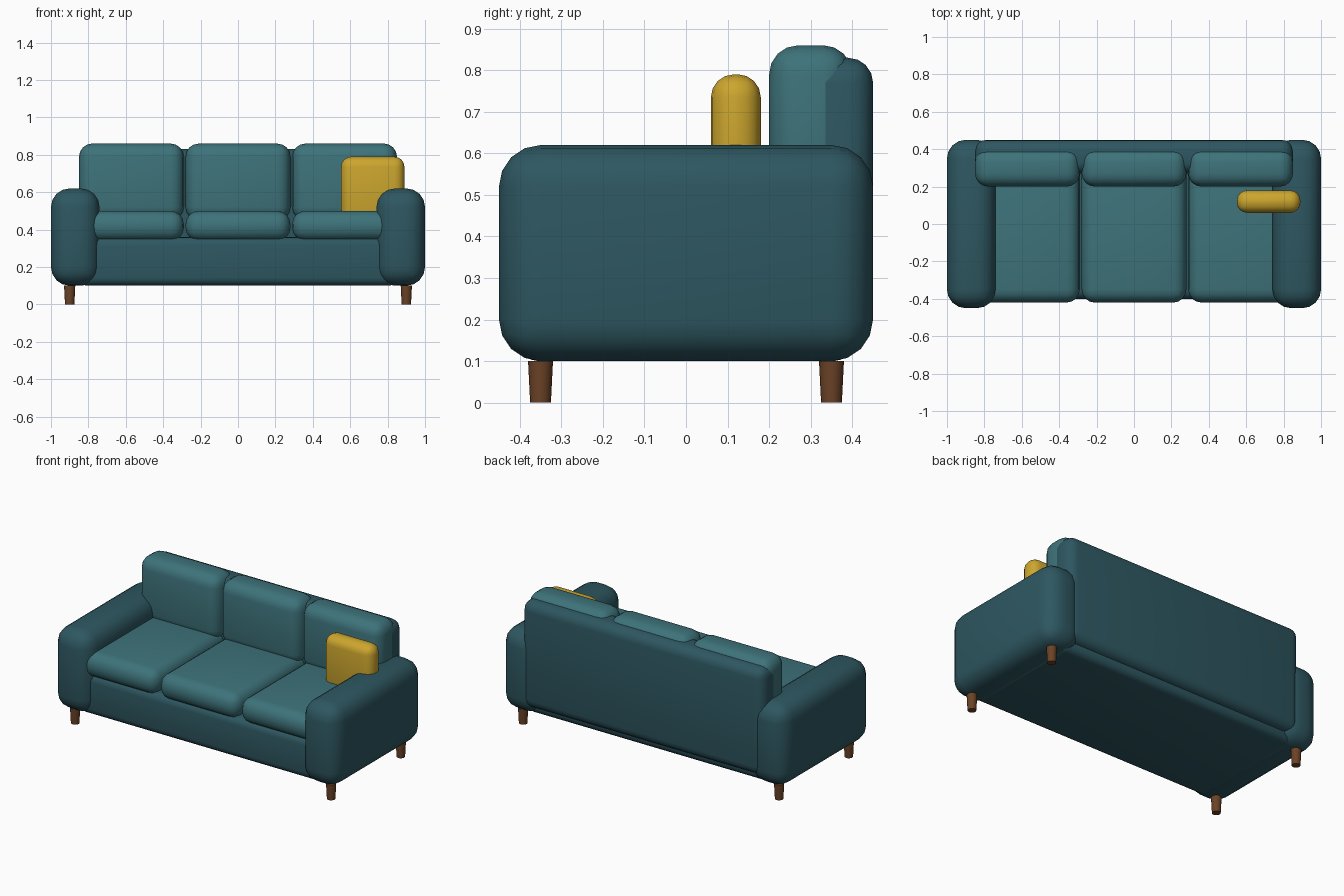
import bpy, math

if "Cube" in bpy.data.objects:
    bpy.data.objects.remove(bpy.data.objects["Cube"])


def material(name, rgb):
    m = bpy.data.materials.new(name)
    m.diffuse_color = (*rgb, 1)
    m.use_nodes = True
    m.node_tree.nodes["Principled BSDF"].inputs["Base Color"].default_value = m.diffuse_color
    return m


FRAME = material("dark_teal", (0.027, 0.095, 0.119))
CUSHION = material("light_teal", (0.047, 0.171, 0.196))
YELLOW = material("mustard", (0.604, 0.380, 0.027))
WOOD = material("wood", (0.147, 0.055, 0.020))


def soft_box(name, lo, hi, radius, mat, segments=4):
    """Rounded, smooth-shaded box between two opposite corners."""
    bpy.ops.mesh.primitive_cube_add(size=1, location=[(a + b) / 2 for a, b in zip(lo, hi)])
    ob = bpy.context.object
    ob.name = name
    ob.scale = [b - a for a, b in zip(lo, hi)]
    bpy.ops.object.transform_apply(location=False, rotation=False, scale=True)
    mod = ob.modifiers.new("round", 'BEVEL')
    mod.width = radius
    mod.segments = segments
    bpy.ops.object.modifier_apply(modifier=mod.name)
    bpy.ops.object.shade_smooth_by_angle(angle=math.radians(40))
    ob.data.materials.append(mat)
    return ob


# Frame: base and backrest
soft_box("base", (-0.85, -0.40, 0.10), (0.85, 0.40, 0.36), 0.045, FRAME)
soft_box("backrest", (-0.849, 0.27, 0.15), (0.849, 0.45, 0.83), 0.06, FRAME)

# Arms
for side, s in (("left", -1), ("right", 1)):
    x0, x1 = sorted((s * 0.74, s * 1.0))
    soft_box(side + "_arm", (x0, -0.45, 0.10), (x1, 0.45, 0.62), 0.10, FRAME)

# Three seat cushions and three back cushions
for label, x in (("left", -0.57), ("middle", 0), ("right", 0.57)):
    soft_box(label + "_seat_cushion", (x - 0.28, -0.42, 0.34), (x + 0.28, 0.34, 0.50), 0.07, CUSHION)
    soft_box(label + "_back_cushion", (x - 0.28, 0.20, 0.45), (x + 0.28, 0.40, 0.86), 0.07, CUSHION)

# Throw pillow
soft_box("throw_pillow", (0.55, 0.06, 0.45), (0.89, 0.18, 0.79), 0.055, YELLOW)

# Tapered legs
for xs, side in ((-1, "left"), (1, "right")):
    for ys, end in ((-1, "front"), (1, "back")):
        bpy.ops.mesh.primitive_cone_add(vertices=16, radius1=0.025, radius2=0.03, depth=0.10,
                                        location=(xs * 0.9, ys * 0.35, 0.05))
        leg = bpy.context.object
        leg.name = f"{end}_{side}_leg"
        bpy.ops.object.shade_smooth_by_angle(angle=math.radians(40))
        leg.data.materials.append(WOOD)
